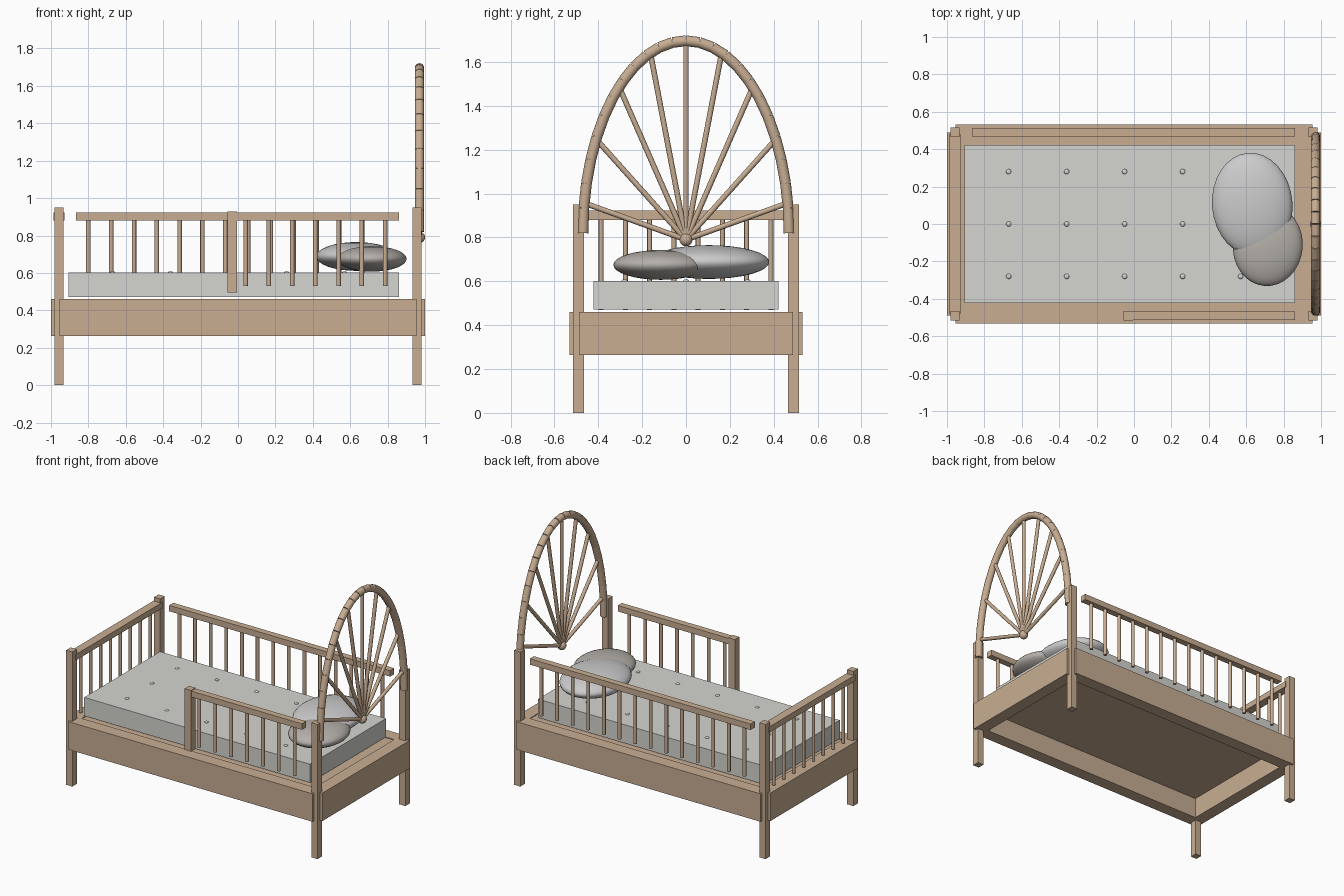
import bpy, math
from mathutils import Vector

if "Cube" in bpy.data.objects:
    bpy.data.objects.remove(bpy.data.objects["Cube"])


def material(name, rgb):
    m = bpy.data.materials.new(name)
    m.diffuse_color = (*rgb, 1)
    m.use_nodes = True
    m.node_tree.nodes["Principled BSDF"].inputs["Base Color"].default_value = m.diffuse_color
    return m


WOOD = material("wood", (0.58, 0.42, 0.29))
CLOTH = material("mattress_cloth", (0.66, 0.66, 0.63))
WHITE = material("white_linen", (0.83, 0.83, 0.80))
GREY = material("grey_linen", (0.46, 0.43, 0.40))


def finish(name, mat, smooth=False):
    o = bpy.context.object
    o.name = name
    o.data.materials.append(mat)
    if smooth:
        bpy.ops.object.shade_smooth_by_angle(angle=math.radians(50))
    return o


def box(name, x, y, z, mat=WOOD):
    """Box from (min, max) pairs."""
    bpy.ops.mesh.primitive_cube_add(size=1, location=[(a + b) / 2 for a, b in (x, y, z)])
    bpy.context.object.scale = [abs(b - a) for a, b in (x, y, z)]
    bpy.ops.object.transform_apply(location=False, rotation=False, scale=True)
    return finish(name, mat)


def rod(name, a, b, r, sides=12):
    """Round rod between two points."""
    a, b = Vector(a), Vector(b)
    d = b - a
    bpy.ops.mesh.primitive_cylinder_add(vertices=sides, radius=r, depth=d.length, location=(a + b) / 2)
    bpy.context.object.rotation_euler = d.to_track_quat('Z', 'Y').to_euler()
    return finish(name, WOOD, True)


def ball(name, loc, radii, mat, seg=32, tilt=(0, 0, 0)):
    bpy.ops.mesh.primitive_uv_sphere_add(segments=seg, ring_count=seg // 2, radius=1,
                                         location=loc, rotation=tilt)
    bpy.context.object.scale = radii
    return finish(name, mat, True)


# Frame: corner posts, side and end rails, platform
for sx in (-1, 1):
    for sy in (-1, 1):
        box("corner_post", (sx * 0.957 - 0.024, sx * 0.957 + 0.024),
            (sy * 0.49 - 0.025, sy * 0.49 + 0.025), (0, 0.95))
    box("end_rail", (sx * 0.91, sx * 1.0), (-0.488, 0.488), (0.263, 0.46))
for sy in (-1, 1):
    box("side_rail", (-0.955, 0.955), (sy * 0.442, sy * 0.532), (0.263, 0.46))
box("platform", (-0.912, 0.912), (-0.444, 0.444), (0.41, 0.455))

# Mattress with tufting buttons
box("mattress", (-0.905, 0.86), (-0.423, 0.423), (0.472, 0.602), CLOTH)
for i in range(5):
    for y in (-0.28, 0, 0.28):
        ball("mattress_button", (-0.67 + 0.31 * i, y, 0.602), (0.014, 0.014, 0.007), CLOTH, 12)

# Pillows
ball("white_pillow", (0.632, 0.105, 0.688), (0.215, 0.276, 0.077), WHITE, 32, (0, 0, math.radians(5)))
ball("grey_pillow", (0.715, -0.115, 0.675), (0.187, 0.217, 0.068), GREY, 32, (0, 0, math.radians(-5)))

# Footboard: top rail and balusters
box("footboard_top_rail", (-0.987, -0.927), (-0.48, 0.48), (0.88, 0.922))
for i in range(8):
    y = -0.387 + 0.1106 * i
    rod("footboard_baluster", (-0.957, y, 0.47), (-0.957, y, 0.89), 0.011)

# Side guards: full length at the back, half length at the front
box("back_guard_rail", (-0.865, 0.86), (0.468, 0.514), (0.88, 0.922))
for i in range(14):
    x = -0.8 + 0.122 * i
    rod("back_guard_baluster", (x, 0.49, 0.53), (x, 0.49, 0.89), 0.012)
box("front_guard_rail", (-0.01, 0.86), (-0.514, -0.468), (0.88, 0.922))
box("front_guard_post", (-0.055, -0.005), (-0.516, -0.466), (0.495, 0.927))
for i in range(7):
    x = 0.041 + 0.1242 * i
    rod("front_guard_baluster", (x, -0.49, 0.53), (x, -0.49, 0.89), 0.012)


# Headboard: segmented elliptical arch with spokes fanning from a hub
def arch(deg):
    t = math.radians(deg)
    return Vector((0.97, 0.47 * math.cos(t), 0.82 + 0.877 * math.sin(t)))


for i in range(24):
    rod("arch_segment", arch(i * 7.5), arch((i + 1) * 7.5), 0.0245, 16)
hub = Vector((0.97, 0, 0.79))
for i in range(9):
    rod("arch_spoke", hub, arch(9 + 20.25 * i), 0.0125)
ball("arch_hub", hub, (0.03, 0.03, 0.03), WOOD, 20)
